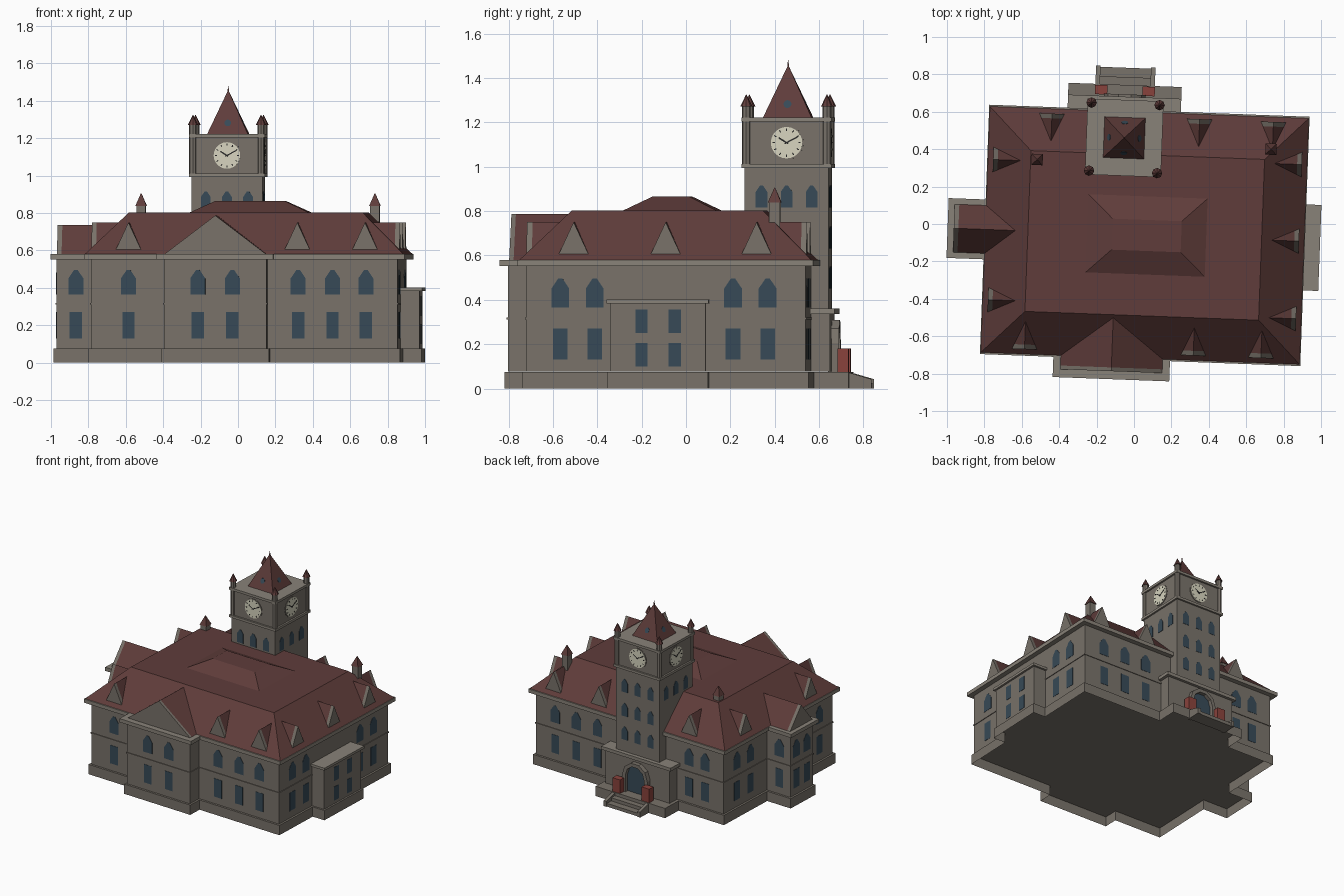
import bpy, bmesh, math
from mathutils import Matrix

if "Cube" in bpy.data.objects:
    bpy.data.objects.remove(bpy.data.objects["Cube"])

# The whole building is turned slightly about z
PLACE = Matrix.Translation((0.0575, -0.061, 0)) @ Matrix.Rotation(math.radians(-2.15), 4, 'Z')


def material(name, rgb):
    m = bpy.data.materials.new(name)
    m.diffuse_color = (*rgb, 1)
    m.use_nodes = True
    m.node_tree.nodes["Principled BSDF"].inputs["Base Color"].default_value = m.diffuse_color
    return m


STONE = material("stone", (0.19, 0.168, 0.143))
TRIM = material("pale_trim", (0.25, 0.225, 0.19))
ROOF = material("roof_tile", (0.115, 0.046, 0.043))
GLASS = material("glass", (0.038, 0.068, 0.095))
CREAM = material("clock_cream", (0.68, 0.66, 0.52))
DARK = material("dark_metal", (0.02, 0.02, 0.02))
RED = material("red_brick", (0.25, 0.055, 0.045))


def loft(name, lower, upper, mat, bottom=True):
    """Solid between two matching rings of points, optionally open below."""
    bm = bmesh.new()
    a = [bm.verts.new(p) for p in lower]
    b = [bm.verts.new(p) for p in upper]
    n = len(a)
    base = bm.faces.new(a)
    bm.faces.new(b)
    for i in range(n):
        j = (i + 1) % n
        bm.faces.new((a[i], a[j], b[j], b[i]))
    bmesh.ops.recalc_face_normals(bm, faces=bm.faces)
    if not bottom:
        bmesh.ops.delete(bm, geom=[base], context='FACES_ONLY')
    bm.transform(PLACE)
    me = bpy.data.meshes.new(name)
    bm.to_mesh(me)
    bm.free()
    me.materials.append(mat)
    ob = bpy.data.objects.new(name, me)
    bpy.context.collection.objects.link(ob)
    return ob


def rect(cu, cv, hu, hv, z):
    return [(cu + a * hu, cv + b * hv, z) for a, b in ((-1, -1), (1, -1), (1, 1), (-1, 1))]


def frustum(name, cu, cv, hu, hv, z0, hu1, hv1, z1, mat=STONE):
    return loft(name, rect(cu, cv, hu, hv, z0), rect(cu, cv, hu1, hv1, z1), mat)


def box(name, u0, u1, v0, v1, z0, z1, mat=STONE):
    c = ((u0 + u1) / 2, (v0 + v1) / 2, (u1 - u0) / 2, (v1 - v0) / 2)
    return frustum(name, *c, z0, c[2], c[3], z1, mat)


def on_side(side, a, d, z):
    """Point at position a along a wall, d outward from the centre."""
    return {"front": (a, -d, z), "back": (a, d, z), "right": (d, a, z), "left": (-d, a, z)}[side]


def prism(name, side, pts, d0, d1, mat):
    return loft(name, [on_side(side, a, d0, z) for a, z in pts],
                [on_side(side, a, d1, z) for a, z in pts], mat)


def gable(name, side, pts, d0, d1, coping):
    """Gabled roof ending in a stone face with a narrow stone coping."""
    prism(name + "_roof", side, pts, d0, d1 - coping, ROOF)
    prism(name + "_face", side, pts, d1 - coping, d1, STONE)


def window(side, a, d, z0, z1, w, pointed=False):
    h = w / 2
    pts = [(a - h, z0), (a + h, z0)]
    if pointed:
        s = z1 - 0.55 * w
        pts += [(a + h, s), (a + h * .25, z1), (a - h * .25, z1), (a - h, s)]
    else:
        pts += [(a + h, z1), (a - h, z1)]
    prism("window_" + side, side, pts, d - 0.01, d + 0.002, GLASS)


def bay(side, spots, d):
    for a in spots:
        window(side, a, d, 0.13, 0.27, 0.066)
        window(side, a, d, 0.365, 0.495, 0.08, True)


def disc(r, a, z, n=24):
    return [(a + r * math.cos(2 * math.pi * i / n), z + r * math.sin(2 * math.pi * i / n)) for i in range(n)]


# Plinth: one outline for the whole plan, hollow underneath
outline = [(-.834, -.644), (-.441, -.644), (-.441, -.752), (.137, -.752), (.137, -.644), (.834, -.644),
           (.834, -.259), (.935, -.259), (.935, .195), (.834, .195), (.834, .644), (.168, .644),
           (.168, .80), (-.438, .80), (-.438, .644), (-.834, .644), (-.834, .144), (-1.039, .144),
           (-1.039, -.144), (-.834, -.144)]
loft("plinth", [(u, v, 0) for u, v in outline], [(u, v, .075) for u, v in outline], STONE, bottom=False)

# Storeyed blocks: main hall, front wing, left wing
for name, u0, u1, v0, v1 in (("main", -.82, .82, -.63, .63),
                             ("front_wing", -.427, .123, -.738, -.5),
                             ("left_wing", -1.025, -.7, -.13, .13)):
    g = .037 if name != "left_wing" else .03
    for part, g, z0, z1, mat in (("walls", 0, .076, .553, STONE), ("belt", .005, .311, .319, STONE),
                                 ("eave", g, .552, .58, TRIM)):
        box(name + "_" + part, u0 - g, u1 + g, v0 - g, v1 + g, z0, z1, mat)

# Main hipped roof and low raised centre
frustum("main_roof", 0, 0, .855, .66, .578, .625, .43, .803, ROOF)
frustum("roof_centre", .01, 0, .325, .215, .80, .185, .083, .865, ROOF)

# Wing gables
gable("front_gable", "front", [(-.427, .578), (.123, .578), (-.152, .787)], .44, .732, .02)
gable("left_gable", "left", [(-.13, .578), (.13, .578), (0, .737)], .67, 1.022, .025)

# Triangular dormers
for side, spots, d in (("front", (-.62, .283, .645), .632), ("back", (-.52, .27, .665), .632),
                       ("right", (-.415, 0, .41), .825), ("left", (-.375, .375), .825)):
    for a in spots:
        gable("dormer_" + side, side, [(a - .072, .595), (a + .072, .595), (a, .75)], d - .155, d, .025)

# Windows of the main walls and wings
bay("front", (-.62, .288, .472, .65), .63)
bay("front", (-.245, -.06), .738)
bay("front", (-.92,), .13)
bay("back", (-.93,), .13)
bay("back", (-.66, -.52, .28, .465, .65), .63)
bay("right", (-.475, -.32, .304, .46), .82)
bay("left", (-.475, -.32, .32, .475), .82)
bay("left", (-.06, .06), 1.025)

# Low flat-roofed right annex
box("annex_walls", .75, .923, -.247, .183, .076, .386)
box("annex_cap", .75, .938, -.262, .198, .383, .402, TRIM)
for a in (-.105, .045):
    for z in (.10, .25):
        window("right", a, .923, z, z + .106, .056)

# Chimneys
for u, v in ((-.59, .384), (.657, .486)):
    frustum("chimney", u, v, .025, .025, .65, .025, .025, .84)
    frustum("chimney_cap", u, v, .03, .03, .838, 0.002, 0.002, .905, ROOF)

# Clock tower
TU, TV = -.129, .517
frustum("tower_shaft", TU, TV, .19, .19, .08, .19, .19, 1.21)
for z in (.993, 1.203):
    frustum("tower_cornice", TU, TV, .203, .203, z, .203, .203, z + .019, TRIM)
frustum("spire", TU, TV, .11, .11, 1.22, .004, .004, 1.45, ROOF)
frustum("spire_needle", TU, TV, .006, .006, 1.43, .001, .001, 1.48, ROOF)

# Corner columns with pointed caps
for su in (-1, 1):
    for sv in (-1, 1):
        u, v = TU + su * .182, TV + sv * .182
        ring = lambda r, z: [(u + x, v + y, z) for x, y in disc(r, 0, 0, 8)]
        loft("corner_column", ring(.02, 1.0), ring(.02, 1.275), STONE)
        loft("corner_cap", ring(.028, 1.27), ring(.001, 1.325), ROOF)

# Clock faces, tower windows and spire openings on all four sides
for side, s in (("front", 1), ("back", -1), ("right", 1), ("left", -1)):
    c, across = (TU, TV) if side in ("front", "back") else (TV, TU)
    centre = across if side in ("right", "back") else -across
    d = .19 + centre
    prism("clock_rim", side, disc(.077, c, 1.108), d - .01, d + .003, STONE)
    prism("clock_face", side, disc(.071, c, 1.108), d - .01, d + .005, CREAM)

    def stroke(name, ang, r0, r1, w):
        x, z = math.sin(ang), math.cos(ang)
        pts = [(c + s * (r * x + e * z), 1.108 + r * z - e * x)
               for r, e in ((r0, -w), (r1, -w), (r1, w), (r0, w))]
        prism(name, side, pts, d, d + .007, DARK)

    for i in range(12):
        stroke("clock_mark", i * math.pi / 6, .053, .064, .0025)
    stroke("hour_hand", math.radians(-58), -.008, .042, .0035)
    stroke("minute_hand", math.radians(62), -.01, .058, .003)
    for z in ((.815,) if side != "back" else (.815, .63, .45)):
        for k in (-.113, 0, .113):
            window(side, c + k, d, z, z + .10, .052, True)
    # round opening lying in the sloping spire face
    slope = lambda z, e: centre + .11 - .106 * (z - 1.22) / .23 + e
    hole = disc(.018, c, 1.282, 12)
    loft("spire_opening", [on_side(side, a, slope(z, -.004), z) for a, z in hole],
         [on_side(side, a, slope(z, .002), z) for a, z in hole], GLASS)

# Rear porch: block and cornice
PU = -.135
box("porch_walls", PU - .28, PU + .28, .6, .716, .076, .335)
box("porch_cornice", PU - .303, PU + .303, .6, .737, .335, .36, TRIM)

# Arched doorway with stone surround
def arch(r, z0=.075, spring=.205, n=5):
    return [(PU + r, z0)] + [(PU + r * math.cos(math.pi * i / n), spring + r * math.sin(math.pi * i / n))
                             for i in range(n + 1)] + [(PU - r, z0)]

outer, inner = arch(.11), arch(.082)
for i in range(len(outer) - 1):
    prism("door_surround", "back", [outer[i], outer[i + 1], inner[i + 1], inner[i]], .70, .75, STONE)
prism("door", "back", arch(.084), .70, .722, GLASS)

# Red pedestals and entrance steps
for s in (-1, 1):
    box("red_pedestal", PU + s * .127 - .033, PU + s * .127 + .033, .745, .795, .07, .18, RED)
    side_u = PU + s * .147
    loft("step_cheek", rect(side_u, .84, .012, .058, 0),
         [(x, y, .076 if y < .84 else .042) for x, y, z in rect(side_u, .84, .012, .058, 0)], STONE)
for i in range(2):
    box("step", PU - .147, PU + .147, .79, .892 - i * .05, 0, .025 * (i + 1))
